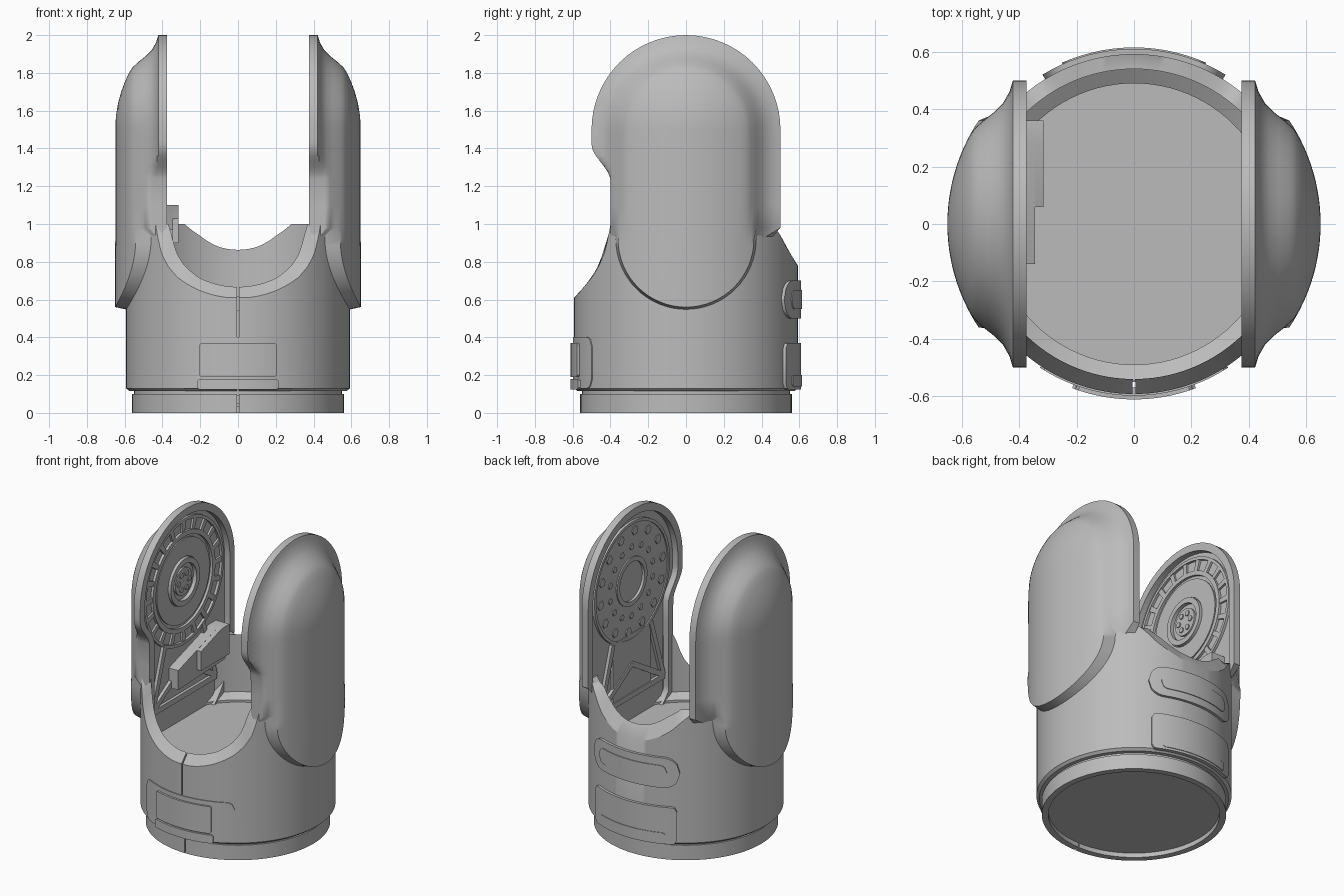
import bpy, bmesh, math
from math import sin, cos, pi, sqrt, hypot
from mathutils import Matrix

cube = bpy.data.objects.get("Cube")
if cube:
    bpy.data.objects.remove(cube, do_unlink=True)

grey = bpy.data.materials.new("plain_grey")
grey.use_nodes = True
grey.diffuse_color = (0.5, 0.5, 0.5, 1)
for node in grey.node_tree.nodes:
    if node.type == 'BSDF_PRINCIPLED':
        node.inputs["Base Color"].default_value = (0.5, 0.5, 0.5, 1)
        node.inputs["Roughness"].default_value = 0.6


def finish(name, bm, angle=32):
    bmesh.ops.remove_doubles(bm, verts=bm.verts, dist=0.0002)
    bmesh.ops.recalc_face_normals(bm, faces=bm.faces)
    mesh = bpy.data.meshes.new(name)
    bm.to_mesh(mesh)
    bm.free()
    mesh.materials.append(grey)
    ob = bpy.data.objects.new(name, mesh)
    bpy.context.scene.collection.objects.link(ob)
    bpy.ops.object.select_all(action='DESELECT')
    ob.select_set(True)
    bpy.context.view_layer.objects.active = ob
    bpy.ops.object.shade_smooth_by_angle(angle=math.radians(angle))
    return ob


def bridge(bm, loops, closed):
    """Quads between successive closed loops; joins last to first if closed."""
    pairs = list(zip(loops, loops[1:]))
    if closed:
        pairs.append((loops[-1], loops[0]))
    for a, b in pairs:
        n = len(a)
        for i in range(n):
            j = (i + 1) % n
            bm.faces.new((a[i], a[j], b[j], b[i]))


def sweep(name, section, start=0.0, end=2 * pi, steps=96, matrix=None):
    """Turn a closed (radius, height) section around the z axis."""
    full = end - start > 2 * pi - 0.001
    bm = bmesh.new()
    loops = []
    for i in range(steps if full else steps + 1):
        t = start + (end - start) * i / steps
        loops.append([bm.verts.new((r * cos(t), r * sin(t), z)) for r, z in section(t)])
    bridge(bm, loops, full)
    if not full:
        bm.faces.new(loops[0])
        bm.faces.new(loops[-1])
    if matrix:
        bmesh.ops.transform(bm, matrix=matrix, verts=bm.verts)
    return finish(name, bm)


def prism(name, outline, x0, x1):
    """Extrude a (y, z) outline along x."""
    bm = bmesh.new()
    loops = [[bm.verts.new((x, y, z)) for y, z in outline] for x in (x0, x1)]
    bridge(bm, loops, False)
    for loop in loops:
        bm.faces.new(loop)
    return finish(name, bm)


def disc(name, radius, z0, z1):
    bm = bmesh.new()
    bmesh.ops.create_cone(bm, cap_ends=True, segments=96, radius1=radius, radius2=radius,
                          depth=z1 - z0, matrix=Matrix.Translation((0, 0, (z0 + z1) / 2)))
    return finish(name, bm)


def interp(x, pts):
    if x <= pts[0][0]:
        return pts[0][1]
    for (a, u), (b, v) in zip(pts, pts[1:]):
        if x <= b:
            return u + (v - u) * (x - a) / (b - a)
    return pts[-1][1]


# Cylindrical body with a saddle-shaped upper rim and a front seam
FRONT_RIM = [(.4, 1.0), (.41, .94), (.43, .85), (.46, .78), (.5, .715), (.55, .655), (.59, .61)]
BACK_RIM = [(.46, 1.0), (.5, .94), (.53, .88), (.56, .83), (.59, .78)]


def rim(r, t):
    y = r * sin(t)
    return interp(abs(y), FRONT_RIM if y < 0 else BACK_RIM)


SEAM = 0.008
START, END = -pi / 2 + SEAM, 1.5 * pi - SEAM
sweep("body_shell", lambda t: [(.575, .115), (.592, .13), (.592, rim(.592, t)),
                               (.54, rim(.54, t)), (.54, .115)], START, END, 160)
sweep("base_collar", lambda t: [(.52, 0), (.56, 0), (.56, .1), (.52, .1)], START, END)
sweep("collar_groove", lambda t: [(.51, .09), (.55, .09), (.55, .125), (.51, .125)])
sweep("floor_lip", lambda t: [(.49, .54), (.545, .54), (.545, .62), (.49, .585)])
disc("inner_floor", .5, .54, .57)
disc("bottom_plate", .525, .03, .05)


# Curved cover plates on the front and back of the body
def cover(name, centre, half, z0, z1, r1, corner):
    mid, h = (z0 + z1) / 2, (z1 - z0) / 2

    def section(t):
        over = max(0, abs(t - centre) * .59 - (half * .59 - corner))
        hh = h - corner + sqrt(max(0, corner ** 2 - over ** 2)) + .0005
        return [(.57, mid - hh), (r1, mid - hh), (r1, mid + hh), (.57, mid + hh)]
    sweep(name, section, centre - half, centre + half, 40)


cover("front_pad", -pi / 2, .58, .13, .4, .598, .05)
cover("front_panel", -pi / 2, .34, .19, .37, .611, .01)
cover("front_lower_strip", -pi / 2, .36, .125, .18, .611, .01)
cover("back_panel", pi / 2, .52, .125, .37, .61, .03)
cover("back_lower_strip", pi / 2, .4, .14, .2, .614, .01)
cover("back_pill", pi / 2, .55, .5, .7, .61, .098)
cover("back_pill_inset", pi / 2, .42, .55, .65, .615, .045)


# Arms: stacked rings of a tall rounded outline, bulging outside, recessed inside
def outline_steps():
    out = [(cos(pi * i / 32), sin(pi * i / 32), 1.5, False) for i in range(33)]
    side = [1.45, 1.42, 1.39, 1.36, 1.33, 1.3, 1.27, 1.24, 1.1, .98]
    out += [(-1, 0, z, False) for z in side]
    out += [(-cos(pi * i / 32), -sin(pi * i / 32), .92, True) for i in range(33)]
    out += [(1, 0, z, False) for z in reversed(side)]
    return out


FLARE = [(.3, .577), (.33, .558), (.36, .525), (.39, .487), (.42, .457), (.46, .434), (.5, .422)]


def front_limit(z):
    s = min(1, max(0, (z - 1.23) / .19))
    return -.4 - .1 * s * s * (3 - 2 * s)


def arm(name, side):
    bm = bmesh.new()
    steps = outline_steps()
    outer = [.02, .08, .14, .2, .25, .28, .3, .315, .33, .345, .36, .375, .39, .405, .42, .44, .46, .48, .5]
    rings = [(r, None) for r in outer] + [(.5, .375), (.45, .375), (.45, .415), (.02, .415)]
    loops = []
    for r, flat in rings:
        loop = []
        for dy, dz, zc, low in steps:
            y, z = r * dy, zc + r * dz
            if flat:
                x = flat
            elif low and r <= .361:
                x = sqrt(.65 ** 2 - y * y)
            elif low:
                x = max(.42, sqrt(.578 ** 2 - y * y))
            else:
                x = sqrt(.65 ** 2 - r * r) if r < .3 else interp(r, FLARE)
            if low and (flat or r > .37):
                m = sqrt(max(0, .583 ** 2 - x * x))
                y = max(-m, min(m, y))
            margin = .05 if flat and r < .46 else 0
            y = max(y, front_limit(z) + margin)
            loop.append(bm.verts.new((side * x, y, z)))
        loops.append(loop)
    bridge(bm, loops, False)
    bm.faces.new(loops[0])
    bm.faces.new(loops[-1])
    finish(name, bm, 40)


arm("left_arm", 1)
arm("right_arm", -1)


# Joint details on the inner faces of the arms
def joint_ring(name, side, r0, r1, depth):
    turn = Matrix.Translation((side * .42, 0, 1.5)) @ Matrix.Rotation(-side * pi / 2, 4, 'Y')
    sweep(name, lambda t: [(r0, 0), (r1, 0), (r1, depth), (r0, depth)], steps=64, matrix=turn)


def polar(r, a, y=0, z=1.5):
    return (y + r * cos(a), z + r * sin(a))


for label, r0, r1, depth in (("outer", .4, .42, .022), ("middle", .3, .33, .022),
                             ("bearing", .16, .28, .014), ("hub", .12, .155, .03),
                             ("hub_core", .001, .09, .018)):
    joint_ring("right_" + label + "_ring", -1, r0, r1, depth)
for i in range(20):
    a = 2 * pi * i / 20
    w = .045
    prism("right_rib", [polar(.32, a - w), polar(.41, a - w), polar(.41, a + w), polar(.32, a + w)],
          -.42, -.402)
for i in range(6):
    a = 2 * pi * i / 6
    c = polar(.055, a)
    prism("right_hub_bolt", [polar(.018, k * pi / 4, *c) for k in range(8)], -.42, -.395)

# Left arm: perforated disc around a square opening
joint_ring("left_rim_ring", 1, .38, .4, .022)
joint_ring("left_joint_plate", 1, .15, .385, .014)
joint_ring("left_hub_ring", 1, .13, .16, .022)
for i in range(14):
    a = 2 * pi * i / 14
    for r, size in ((.33, .03), (.23, .02)):
        c = polar(r, a + r)
        prism("left_plate_stud", [polar(size, k * pi / 3, *c) for k in range(6)], .42, .399)
prism("left_lower_plate", [(-.2, .75), (.2, .75), (.2, 1.15), (-.2, 1.15)], .42, .402)


# Diagonal braces below each joint
def brace(name, side, y0, z0, y1, z1, w=.018):
    d = hypot(y1 - y0, z1 - z0)
    ny, nz = -(z1 - z0) / d * w, (y1 - y0) / d * w
    prism(name, [(y0 + ny, z0 + nz), (y1 + ny, z1 + nz), (y1 - ny, z1 - nz), (y0 - ny, z0 - nz)],
          side * .42, side * .395)


for side, label in ((1, "left"), (-1, "right")):
    for s in (-1, 1):
        brace(label + "_brace", side, s * .33, .75, s * .2, 1.15)
        brace(label + "_brace", side, s * .33, .75, 0, .95)
    brace(label + "_cross_bar", side, -.34, .74, .34, .74)

# Wedge bracket on the right arm
prism("right_bracket", [(-.14, .84), (.36, .86), (.36, 1.1), (.28, 1.1), (-.14, .97)], -.42, -.345)
prism("right_bracket_block", [(.06, .9), (.36, .9), (.36, 1.1), (.28, 1.1), (.06, 1.03)], -.36, -.315)
